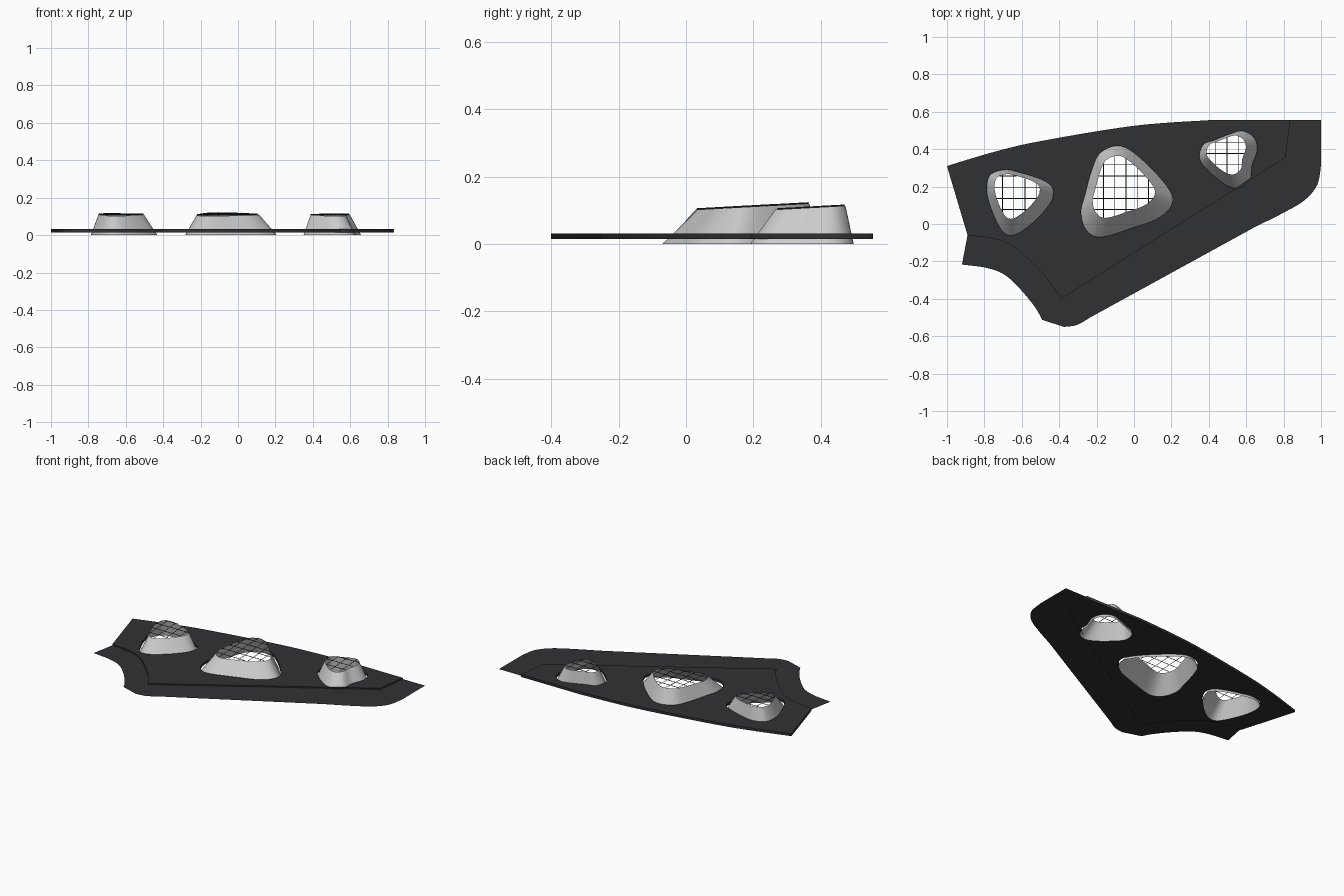
import bpy, bmesh
from mathutils import Vector

if "Cube" in bpy.data.objects:
    bpy.data.objects.remove(bpy.data.objects["Cube"])

dark = bpy.data.materials.new("dark_panel")
dark.diffuse_color = (0.03, 0.031, 0.033, 1)
dark.use_nodes = True
dark.node_tree.nodes["Principled BSDF"].inputs["Base Color"].default_value = dark.diffuse_color


def smooth(pts, closed=False, n=6):
    """Catmull-Rom curve through 2D points."""
    p = [Vector(q) for q in pts]
    m = len(p)
    get = (lambda i: p[i % m]) if closed else (lambda i: p[max(0, min(m - 1, i))])
    out = []
    for i in range(m if closed else m - 1):
        a, b, c, d = (get(i + k) for k in (-1, 0, 1, 2))
        for j in range(n):
            t = j / n
            out.append(0.5 * (2 * b + (c - a) * t + (2 * a - 5 * b + 4 * c - d) * t * t
                              + (3 * b - a - 3 * c + d) * t ** 3))
    if not closed:
        out.append(p[-1])
    return out


def curve_object(name, splines, closed, mat, **props):
    """Curve from 3D polylines, converted to a mesh object."""
    cu = bpy.data.curves.new(name, 'CURVE')
    for key, val in props.items():
        setattr(cu, key, val)
    for pts in splines:
        s = cu.splines.new('POLY')
        s.points.add(len(pts) - 1)
        for sp, co in zip(s.points, pts):
            sp.co = (*co, 1)
        s.use_cyclic_u = closed
    tmp = bpy.data.objects.new(name + "_curve", cu)
    bpy.context.collection.objects.link(tmp)
    bpy.context.view_layer.update()
    dg = bpy.context.evaluated_depsgraph_get()
    me = bpy.data.meshes.new_from_object(tmp.evaluated_get(dg))
    bpy.data.objects.remove(tmp)
    me.materials.clear()
    me.materials.append(mat)
    ob = bpy.data.objects.new(name, me)
    bpy.context.collection.objects.link(ob)
    return ob


def flat(pts):
    return [(p[0], p[1], 0) for p in pts]


# Base outlines of the three funnels, with the centre they taper towards
funnels = {
    "left": ((-.658, .217), [(-.786, .17), (-.77, .26), (-.69, .29), (-.61, .275),
             (-.50, .24), (-.44, .20), (-.435, .14), (-.475, .075), (-.555, -.005),
             (-.64, -.058), (-.70, -.043), (-.755, .06)]),
    "middle": ((-.089, .252), [(-.283, .064), (-.262, .155), (-.225, .29), (-.18, .38),
               (-.09, .418), (0, .38), (.14, .246), (.208, .13), (.14, .037),
               (-.02, -.025), (-.18, -.07), (-.257, -.03)]),
    "right": ((.469, .422), [(.353, .342), (.369, .422), (.433, .449), (.513, .481),
              (.583, .497), (.642, .46), (.658, .396), (.631, .315), (.62, .235),
              (.567, .193), (.503, .203), (.422, .262)]),
}

# Thick panel with an opening under each funnel
back_edge = smooth([(-1, .31), (-.75, .385), (-.5, .443), (0, .525), (.4, .555)])
inner = [(.835, .555), (.81, .355)] + smooth(
    [(-.39, -.4), (-.46, -.30), (-.543, -.21), (-.64, -.125), (-.74, -.08), (-.89, -.06)])
openings = [smooth(base, True) for c, base in funnels.values()]
panel = curve_object("panel", [flat(back_edge + inner)] + [flat(o) for o in openings],
                     True, dark, dimensions='2D', fill_mode='BOTH', extrude=.0085)
panel.location.z = .0235

# Thin flange around the front and right edges
outer = [(1, .555)] + smooth([(1, .315), (.98, .21), (.915, .13), (.807, .064), (.647, -.016)])
outer += smooth([(-.235, -.50), (-.305, -.54), (-.374, -.55)]) + smooth(
    [(-.49, -.513), (-.53, -.444), (-.604, -.353), (-.69, -.273), (-.786, -.235), (-.92, -.217)])
bm = bmesh.new()
verts = [bm.verts.new((p[0], p[1], .0235)) for p in outer + inner[::-1]]
face = bm.faces.new(verts)
bm.normal_update()
if face.normal.z < 0:
    face.normal_flip()
bmesh.ops.triangulate(bm, faces=[face])
me = bpy.data.meshes.new("flange")
bm.to_mesh(me)
bm.free()
me.materials.append(dark)
bpy.context.collection.objects.link(bpy.data.objects.new("flange", me))


def crossings(poly, axis, value):
    """Sorted positions where a grid line crosses a closed outline."""
    hits = []
    for a, b in zip(poly, poly[1:] + poly[:1]):
        if (a[axis] > value) != (b[axis] > value):
            t = (value - a[axis]) / (b[axis] - a[axis])
            hits.append(a[1 - axis] + t * (b[1 - axis] - a[1 - axis]))
    return sorted(hits)


# Tapered funnels with slanted rims, each covered with a wire grille
for name, (centre, base) in funnels.items():
    low = smooth(base, True)
    c = Vector(centre)
    top = [c + .68 * (p - c) for p in low]
    y0 = min(p.y for p in top)

    def rim_z(y):
        return .102 + .055 * (y - y0)

    bm = bmesh.new()
    rings = [[bm.verts.new((p.x, p.y, 0)) for p in low],
             [bm.verts.new((p.x, p.y, rim_z(p.y))) for p in top]]
    n = len(low)
    for i in range(n):
        j = (i + 1) % n
        f = bm.faces.new((rings[0][i], rings[1][i], rings[1][j], rings[0][j]))
        f.smooth = True
    bmesh.ops.recalc_face_normals(bm, faces=bm.faces)
    me = bpy.data.meshes.new(name + "_funnel")
    bm.to_mesh(me)
    bm.free()
    bpy.context.collection.objects.link(bpy.data.objects.new(name + "_funnel", me))

    wires = []
    for axis in (0, 1):
        for k in range(-20, 20):
            v = .06 * k + .017
            hits = crossings(top, axis, v)
            for a, b in zip(hits[::2], hits[1::2]):
                ends = [(v, s) if axis == 0 else (s, v) for s in (a, b)]
                wires.append([(x, y, rim_z(y) + .002) for x, y in ends])
    curve_object(name + "_grille", wires, False, dark, dimensions='3D',
                 bevel_depth=.002, bevel_resolution=0)
